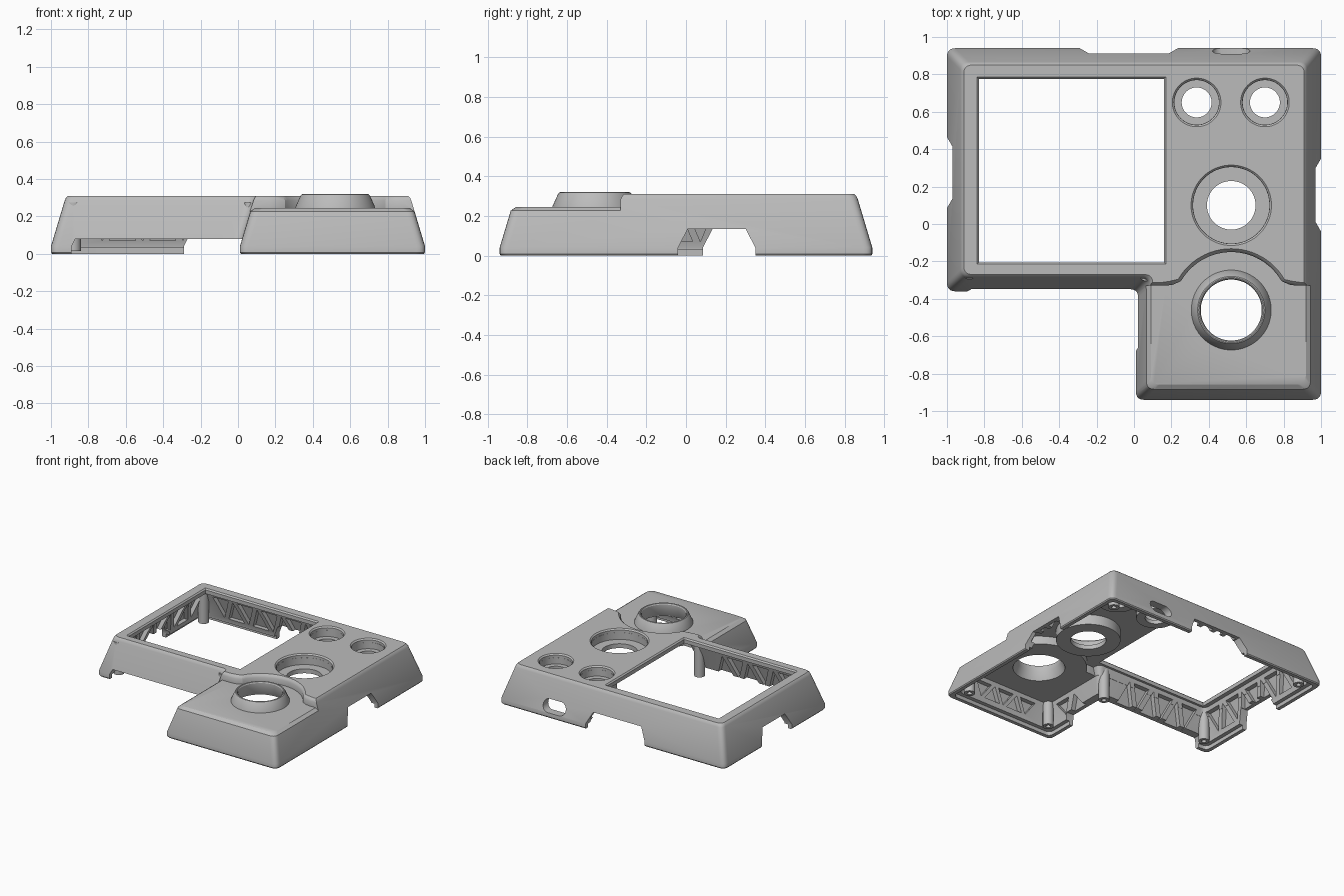
import bpy, bmesh, math

cube = bpy.data.objects.get("Cube")
if cube:
    bpy.data.objects.remove(cube, do_unlink=True)

# One plain grey plastic
grey = bpy.data.materials.new("Grey plastic")
grey.use_nodes = True
GREY = (0.5, 0.5, 0.5, 1)
grey.diffuse_color = GREY
bsdf = next(n for n in grey.node_tree.nodes if n.type == 'BSDF_PRINCIPLED')
bsdf.inputs["Base Color"].default_value = GREY


def loft(bm, rings):
    """Skin a stack of equal-length point rings and cap both ends."""
    vs = [[bm.verts.new(p) for p in ring] for ring in rings]
    n = len(vs[0])
    for a, b in zip(vs, vs[1:]):
        for i in range(n):
            bm.faces.new((a[i], a[(i + 1) % n], b[(i + 1) % n], b[i]))
    bm.faces.new(vs[0][::-1])
    bm.faces.new(vs[-1])


def finish(name, bm):
    bmesh.ops.recalc_face_normals(bm, faces=bm.faces[:])
    me = bpy.data.meshes.new(name)
    bm.to_mesh(me)
    bm.free()
    me.materials.append(grey)
    ob = bpy.data.objects.new(name, me)
    bpy.context.collection.objects.link(ob)
    return ob


def solid(name, *stacks):
    bm = bmesh.new()
    for rings in stacks:
        loft(bm, rings)
    return finish(name, bm)


def revolve(name, profile, spots, n=64):
    """Spin a closed (radius, z) profile round each (x, y) spot."""
    bm = bmesh.new()
    for cx, cy in spots:
        vs = [[bm.verts.new((cx + r * math.cos(t), cy + r * math.sin(t), z)) for r, z in profile]
              for t in (2 * math.pi * i / n for i in range(n))]
        m = len(profile)
        for i in range(n):
            a, b = vs[i], vs[(i + 1) % n]
            for j in range(m):
                bm.faces.new((a[j], b[j], b[(j + 1) % m], a[(j + 1) % m]))
    return finish(name, bm)


def disc(cx, cy, r, z, n=64):
    return [(cx + r * math.cos(2 * math.pi * i / n), cy + r * math.sin(2 * math.pi * i / n), z) for i in range(n)]


def cut(ob, cutter):
    mod = ob.modifiers.new("cut", 'BOOLEAN')
    mod.operation, mod.solver, mod.object = 'DIFFERENCE', 'EXACT', cutter
    bpy.context.view_layer.objects.active = ob
    bpy.ops.object.modifier_apply(modifier=mod.name)
    bpy.data.objects.remove(cutter, do_unlink=True)


def smooth(ob):
    bpy.ops.object.select_all(action='DESELECT')
    ob.select_set(True)
    bpy.context.view_layer.objects.active = ob
    bpy.ops.object.shade_smooth_by_angle(angle=math.radians(30))


# L-shaped footprint: corner position and inward direction
CORNERS = [(-1, -.36, 1, 1), (.01, -.36, 1, 1), (.01, -.94, 1, 1),
           (1, -.94, -1, 1), (1, .94, -1, -1), (-1, .94, 1, -1)]


def lean(z):
    return max(0, z - .04) * .3


def outline(inset, z, r=.045, seg=5):
    pts = [(x + sx * inset, y + sy * inset) for x, y, sx, sy in CORNERS]
    out = []
    for i, p in enumerate(pts):
        ends = []
        for q in (pts[i - 1], pts[(i + 1) % len(pts)]):
            d = math.dist(p, q)
            ends.append([p[k] + (q[k] - p[k]) * r / d for k in (0, 1)])
        for s in range(seg + 1):
            t = s / seg
            w = ((1 - t) ** 2, 2 * t * (1 - t), t * t)
            out.append(tuple(w[0] * ends[0][k] + w[1] * p[k] + w[2] * ends[1][k] for k in (0, 1)) + (z,))
    return out


KNOB, DIAL = (.52, -.46), (.52, .10)
BUTTONS = [(.335, .65), (.70, .65)]


def step_region(g, z):
    """Area of the lower deck, scalloped round the knob, grown by g."""
    arc = [(KNOB[0] + (.31 + g) * math.cos(math.radians(a)), KNOB[1] + (.31 + g) * math.sin(math.radians(a)))
           for a in range(30, 151, 5)]
    y = -.33 + g
    pts = [(-.15, -1.2), (1.2, -1.2), (1.2, y), (.87 + g, y), (.83 + g, y + .006)] + arc
    pts += [(.21 - g, y + .006), (.17 - g, y), (-.15, y)]
    return [(px, py, z) for px, py in pts]


# Outer shell with leaning walls and softened rim
body = solid("case_shell", [outline(i, z) for i, z in (
    (.006, 0), (0, .008), (0, .04), (lean(.285), .285), (lean(.3) + .002, .3), (.09, .31))])

# Lower the front deck
deck = solid("deck_cutter", [step_region(g, z) for g, z in ((0, .15), (0, .285), (.008, .3), (.02, .312), (.02, .4))])
cut(deck, solid("deck_keep", [outline(i, z) for i, z in (
    (-.002, -.1), (-.002, .04), (lean(.225) - .002, .225), (lean(.245) + .02, .245))]))
cut(body, deck)

# Hollow the inside, with a thinner lip at the bottom
WALL = .065
cut(body, solid("cavity_low", [outline(i, z) for i, z in (
    (.035, -.05), (.035, .03), (WALL, .031), (WALL, .04), (lean(.205) + WALL, .205))]))
upper = solid("cavity_high", [outline(lean(z) + WALL + .002, z) for z in (.195, .27)])
cut(upper, solid("cavity_keep", [step_region(.04, z) for z in (.1, .4)]))
cut(body, upper)

# Screen window
cut(body, solid("window_cutter", [
    [(-.83 - g, -.205 - g, z), (.16 + g, -.205 - g, z), (.16 + g, .775 + g, z), (-.83 - g, .775 + g, z)]
    for g, z in ((0, .2), (0, .3), (.014, .314), (.014, .4))]))

# Round openings in the top
for (cx, cy), r, z0 in [(DIAL, .205, .19), (BUTTONS[0], .12, .19), (BUTTONS[1], .12, .19)]:
    cut(body, solid("hole_cutter", [disc(cx, cy, r, z0), disc(cx, cy, r, .30),
                                    disc(cx, cy, r + .014, .314), disc(cx, cy, r + .014, .4)]))
cut(body, solid("knob_cutter", [disc(*KNOB, .19, .15), disc(*KNOB, .19, .4)]))

# Triangular truss pockets inside the walls: axis, outward sign, wall, range, top
WALLS = [(0, -1, -1, -.2, .78, .24), (0, 1, 1, -.18, .78, .24), (0, 1, 1, -.74, -.3, .175),
         (0, -1, .01, -.74, -.48, .175), (1, 1, .94, -.78, .30, .24),
         (1, -1, -.94, .26, .78, .175), (1, -1, -.36, -.78, -.1, .24)]
pockets = []
for axis, sign, wall, u0, u1, top in WALLS:
    count = max(2, int((u1 - u0) / .1))
    for k in range(count):
        u = u0 + (k + .5) * (u1 - u0) / count
        base, tip = (.07, top) if k % 2 else (top, .07)
        rings = []
        for depth in (.03, .11):
            ring = []
            for uu, z in ((u - .07, base), (u + .07, base), (u, tip)):
                n = wall - sign * (lean(z) + depth)
                ring.append((n, uu, z) if axis == 0 else (uu, n, z))
            rings.append(ring)
        pockets.append(rings)
cut(body, solid("truss_pockets", *pockets))


# Notches along the bottom edge: span, height, then the band they cross
def notch(axis, a, b, h, n0, n1):
    s = (h - .04) * .52
    prof = [(a, -.1), (a, .04), (a + s, h), (b - s, h), (b, .04), (b, -.1)]
    return solid("notch_cutter", [[(n, u, z) if axis == 0 else (u, n, z) for u, z in prof] for n in (n0, n1)])


for args in [(0, -.04, .35, .135, .8, 1.2), (0, .085, .465, .135, -1.2, -.8),
             (1, -.29, .235, .135, .8, 1.2), (1, -.89, .12, .08, -.5, -.27),
             (0, -.68, -.27, .08, -.1, .1)]:
    cut(body, notch(*args))

# Cable slot in the back wall
slot = []
for i in range(32):
    t = 2 * math.pi * (i + .5) / 32
    slot.append((.52 + math.copysign(.05, math.cos(t)) + .05 * math.cos(t), .09 + .05 * math.sin(t)))
cut(body, solid("slot_cutter", [[(x, y, z) for x, z in slot] for y in (.75, 1.1)]))
smooth(body)

# Raised knob collar, and sunken cups for the dial and buttons
smooth(revolve("knob_collar", [(.215, .235), (.213, .25), (.187, .308), (.18, .318), (.174, .32), (.168, .318),
                               (.163, .31), (.163, .27), (.19, .21), (.2, .21)], [KNOB], 72))
smooth(revolve("dial_cup", [(.13, .19), (.235, .19), (.235, .28), (.204, .28), (.204, .225), (.13, .225)], [DIAL]))
smooth(revolve("button_cups", [(.08, .2), (.145, .2), (.145, .28), (.119, .28), (.119, .23), (.08, .23)], BUTTONS))


# Screw posts in the corners
def posts(name, top, spots):
    smooth(revolve(name, [(.018, .015), (.04, .015), (.04, top), (.018, top)], spots, 24))


posts("rear_posts", .275, [(-.88, .82), (.88, .82), (-.88, -.255), (.065, -.265)])
posts("front_posts", .212, [(.88, -.82), (.13, -.82)])
